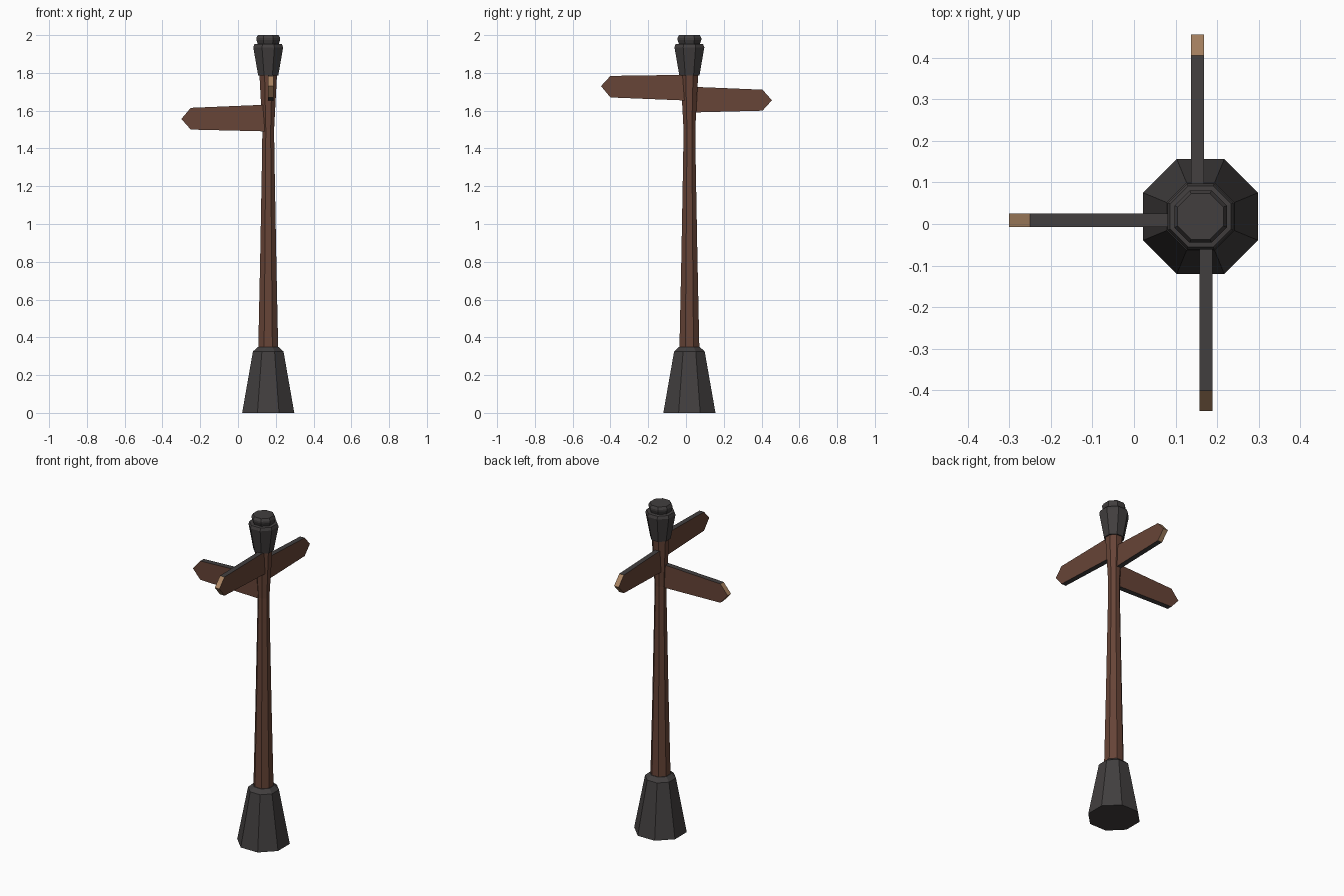
import bpy, bmesh, math

if "Cube" in bpy.data.objects:
    bpy.data.objects.remove(bpy.data.objects["Cube"])

def mat(name, rgb):
    m = bpy.data.materials.new(name)
    m.diffuse_color = (*rgb, 1)
    m.use_nodes = True
    m.node_tree.nodes["Principled BSDF"].inputs["Base Color"].default_value = m.diffuse_color
    return m

BROWN = mat("brown wood", (0.135, 0.058, 0.038))
IRON = mat("dark iron", (0.054, 0.049, 0.049))
TAN = mat("bare tan wood", (0.39, 0.225, 0.12))
CX, CY, SIDES = 0.16, 0.018, 8

def finish(name, bm, mats):
    bmesh.ops.recalc_face_normals(bm, faces=bm.faces)
    me = bpy.data.meshes.new(name)
    bm.to_mesh(me)
    bm.free()
    for m in mats:
        me.materials.append(m)
    ob = bpy.data.objects.new(name, me)
    bpy.context.collection.objects.link(ob)
    return ob

def turned(name, profile, m):
    """Octagonal turned part; profile is (half width across flats, z)."""
    bm = bmesh.new()
    rings = []
    for w, z in profile:
        r = w / math.cos(math.pi / SIDES)
        rings.append([bm.verts.new((CX + r * math.cos((i + 0.5) * math.tau / SIDES),
                                    CY + r * math.sin((i + 0.5) * math.tau / SIDES), z))
                      for i in range(SIDES)])
    for a, b in zip(rings, rings[1:]):
        for i in range(SIDES):
            j = (i + 1) % SIDES
            bm.faces.new((a[i], a[j], b[j], b[i]))
    bm.faces.new(rings[0])
    bm.faces.new(rings[-1])
    return finish(name, bm, [m])

def board(name, axis, sign, start, tip, z_root, z_end, z_tip, side):
    """Pointed sign board along an axis; side is its range across."""
    shoulder = tip - sign * 0.05
    outline = [(start, z_root[0]), (shoulder, z_end[0]), (tip, z_tip),
               (shoulder, z_end[1]), (start, z_root[1])]
    bm = bmesh.new()
    loops = [[bm.verts.new((u, s, z) if axis == 'x' else (s, u, z)) for u, z in outline]
             for s in side]
    for l in loops:
        bm.faces.new(l).material_index = 0
    n = len(outline)
    for i in range(n):
        j = (i + 1) % n
        f = bm.faces.new((loops[0][i], loops[0][j], loops[1][j], loops[1][i]))
        f.material_index = 2 if i in (1, 2) else 1   # tan point, dark edges
    return finish(name, bm, [BROWN, IRON, TAN])

# Post and its iron foot and cap
turned("foot", [(0.138, 0), (0.081, 0.325), (0.056, 0.348)], IRON)
turned("post", [(0.053, 0.33), (0.043, 0.8), (0.033, 1.35), (0.031, 1.5), (0.047, 1.80)], BROWN)
turned("cap", [(0.053, 1.785), (0.079, 1.935), (0.073, 1.952), (0.056, 1.954),
               (0.063, 1.975), (0.063, 1.985), (0.055, 2.0)], IRON)

# Three direction boards
board("left_board", 'x', -1, CX, -0.30, (1.49, 1.632), (1.50, 1.615), 1.556, (-0.007, 0.025))
board("front_board", 'y', -1, CY, -0.45, (1.653, 1.79), (1.67, 1.784), 1.73, (0.158, 0.189))
board("back_board", 'y', 1, CY, 0.455, (1.59, 1.727), (1.60, 1.711), 1.655, (0.137, 0.168))
